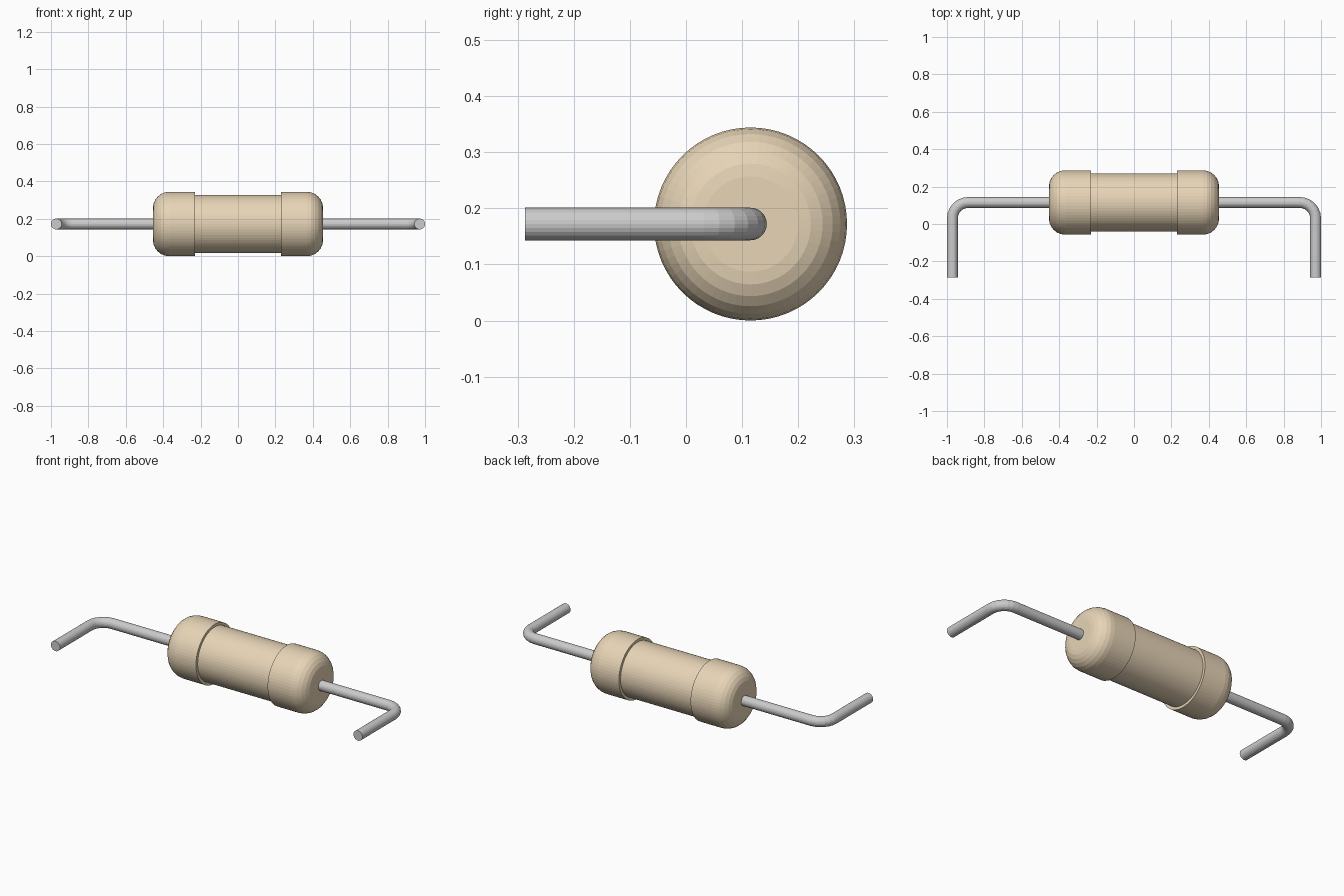
import bpy, bmesh
from math import sin, cos, pi, radians
from mathutils import Matrix, Vector

if "Cube" in bpy.data.objects:
    bpy.data.objects.remove(bpy.data.objects["Cube"])

AXIS_Y, AXIS_Z = 0.115, 0.172      # resistor axis, parallel to x
CAP_R, MID_R, FILLET = 0.172, 0.156, 0.087
HALF, STEP = 0.455, 0.23
WIRE_R, BEND_R = 0.029, 0.085

tan = bpy.data.materials.new("ceramic_tan")
tan.diffuse_color = (0.80, 0.66, 0.47, 1)
tan.use_nodes = True
tan.node_tree.nodes["Principled BSDF"].inputs["Base Color"].default_value = tan.diffuse_color


def half_profile():
    """(x, radius) points from the waist step to the centre of the end face."""
    pts = [(STEP, MID_R), (STEP, CAP_R)]
    for i in range(7):
        a = pi / 2 * i / 6
        pts.append((HALF - FILLET + FILLET * sin(a), CAP_R - FILLET + FILLET * cos(a)))
    return pts + [(HALF, 0)]


# Body: the dog-bone profile spun round the x axis
right = half_profile()
profile = [(-x, r) for x, r in reversed(right)] + right
bm = bmesh.new()
verts = [bm.verts.new((x, 0, r)) for x, r in profile]
edges = [bm.edges.new(pair) for pair in zip(verts, verts[1:])]
bmesh.ops.spin(bm, geom=verts + edges, cent=(0, 0, 0), axis=(1, 0, 0),
               angle=2 * pi, steps=64, use_duplicate=False)
bmesh.ops.remove_doubles(bm, verts=bm.verts, dist=1e-5)
bmesh.ops.recalc_face_normals(bm, faces=bm.faces)
mesh = bpy.data.meshes.new("resistor_body")
bm.to_mesh(mesh)
bm.free()
body = bpy.data.objects.new("resistor_body", mesh)
body.location = (0, AXIS_Y, AXIS_Z)
mesh.materials.append(tan)
bpy.context.collection.objects.link(body)


def add_lead(name, side):
    """Round wire leaving one end of the body and bending to the front."""
    cx, cy = 1 - WIRE_R - BEND_R, AXIS_Y - BEND_R
    path = [(HALF - 0.03, AXIS_Y)]
    path += [(cx + BEND_R * sin(radians(a)), cy + BEND_R * cos(radians(a)))
             for a in range(0, 91, 15)]
    path.append((1 - WIRE_R, -0.287))
    curve = bpy.data.curves.new(name, 'CURVE')
    curve.dimensions = '3D'
    curve.bevel_depth = WIRE_R
    curve.bevel_resolution = 10
    curve.use_fill_caps = True
    spline = curve.splines.new('POLY')
    spline.use_smooth = False
    spline.points.add(len(path) - 1)
    for p, (x, y) in zip(spline.points, path):
        p.co = (side * x, y, AXIS_Z, 1)
    obj = bpy.data.objects.new(name, curve)
    bpy.context.collection.objects.link(obj)


# Wire leads
add_lead("left_lead", -1)
add_lead("right_lead", 1)
